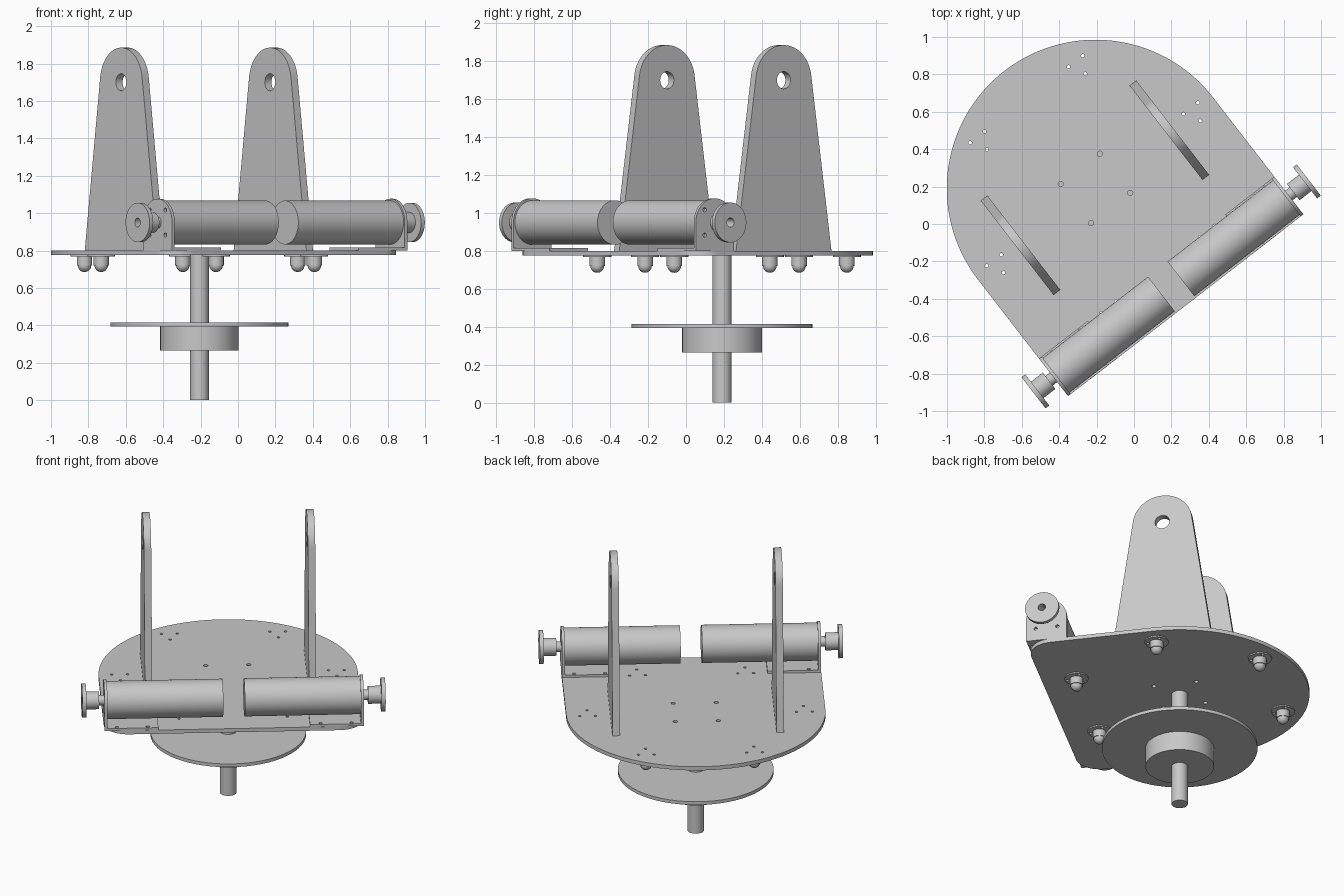
import bpy
import bmesh
from math import radians, cos, sin, acos, atan2, hypot, pi
from mathutils import Matrix

cube = bpy.data.objects.get("Cube")
if cube:
    bpy.data.objects.remove(cube, do_unlink=True)

grey = bpy.data.materials.new("light_grey")
grey.use_nodes = True
GREY = (0.58, 0.58, 0.58, 1)
grey.diffuse_color = GREY
grey.node_tree.nodes["Principled BSDF"].inputs["Base Color"].default_value = GREY

# Assembly frame: x along the motor axis, y towards the rounded back
BASE = Matrix.Translation((-0.206, 0.19, 0)) @ Matrix.Rotation(radians(37.7), 4, 'Z')
UPRIGHT = Matrix(((0, 0, 1, 0), (1, 0, 0, 0), (0, 1, 0, 0), (0, 0, 0, 1)))


def move(x, y, z):
    return Matrix.Translation((x, y, z))


def finish(name, bm, matrix):
    bmesh.ops.remove_doubles(bm, verts=bm.verts, dist=1e-5)
    bmesh.ops.recalc_face_normals(bm, faces=bm.faces)
    bm.transform(BASE @ matrix)
    mesh = bpy.data.meshes.new(name)
    bm.to_mesh(mesh)
    bm.free()
    mesh.materials.append(grey)
    ob = bpy.data.objects.new(name, mesh)
    bpy.context.collection.objects.link(ob)
    bpy.ops.object.select_all(action='DESELECT')
    ob.select_set(True)
    bpy.context.view_layer.objects.active = ob
    bpy.ops.object.shade_smooth_by_angle(angle=radians(30))
    return ob


def arc(cx, cy, r, start, end, steps=48):
    return [(cx + r * cos(start + (end - start) * i / steps),
             cy + r * sin(start + (end - start) * i / steps)) for i in range(steps + 1)]


def hole(cx, cy, r):
    return arc(cx, cy, r, 0, 2 * pi, 20)[:-1]


def plate(name, loops, thickness, matrix):
    """Flat plate from an outline and hole loops, centred on its own plane."""
    curve = bpy.data.curves.new(name, 'CURVE')
    curve.dimensions = '2D'
    curve.fill_mode = 'BOTH'
    curve.extrude = thickness / 2
    for loop in loops:
        spline = curve.splines.new('POLY')
        spline.points.add(len(loop) - 1)
        for point, (x, y) in zip(spline.points, loop):
            point.co = (x, y, 0, 1)
        spline.use_cyclic_u = True
    temp = bpy.data.objects.new(name + "_outline", curve)
    bpy.context.collection.objects.link(temp)
    depsgraph = bpy.context.evaluated_depsgraph_get()
    mesh = bpy.data.meshes.new_from_object(temp.evaluated_get(depsgraph))
    bm = bmesh.new()
    bm.from_mesh(mesh)
    bpy.data.objects.remove(temp, do_unlink=True)
    bpy.data.meshes.remove(mesh)
    return finish(name, bm, matrix)


def lathe(name, profile, matrix, steps=64):
    """Turn a (radius, height) profile round the local z axis."""
    bm = bmesh.new()
    verts = [bm.verts.new((r, 0, z)) for r, z in profile]
    edges = [bm.edges.new(pair) for pair in zip(verts, verts[1:])]
    bmesh.ops.spin(bm, geom=verts + edges, cent=(0, 0, 0), axis=(0, 0, 1),
                   angle=2 * pi, steps=steps, use_duplicate=False)
    return finish(name, bm, matrix)


def rod(name, r, z0, z1, matrix):
    return lathe(name, [(0, z0), (r, z0), (r, z1), (0, z1)], matrix)


# Deck: round back, straight sides, rounded front corners, drilled holes
R, FRONT, FILLET = 0.795, -0.79, 0.15
caster_spots = [(0.664 * cos(k * pi / 3), 0.664 * sin(k * pi / 3)) for k in range(6)]
screw_spots = [(0.056 * cos(radians(a)), 0.056 * sin(radians(a))) for a in (30, 150, 270)]
outline = arc(0, 0, R, 0, pi, 96)
outline += arc(FILLET - R, FRONT + FILLET, FILLET, pi, 1.5 * pi, 12)
outline += arc(R - FILLET, FRONT + FILLET, FILLET, 1.5 * pi, 2 * pi, 12)
deck = [outline]
deck += [hole(x + dx, y + dy, 0.009) for x, y in caster_spots for dx, dy in screw_spots]
deck += [hole(0.187 * cos(pi / 4 + k * pi / 2), 0.187 * sin(pi / 4 + k * pi / 2), 0.014)
         for k in range(4)]
plate("deck", deck, 0.025, move(0, 0, 0.7875))

# Ball casters under the deck
dome = [(0.036 * cos(a * pi / 16), 0.721 - 0.036 * sin(a * pi / 16)) for a in range(9)]
for i, (x, y) in enumerate(caster_spots):
    plate(f"caster_flange_{i}", [hole(0, 0, 0.074)] + [hole(dx, dy, 0.009) for dx, dy in screw_spots],
          0.008, move(x, y, 0.771))
    lathe(f"caster_{i}", [(0, 0.77), (0.041, 0.77), (0.041, 0.721)] + dome, move(x, y, 0), 32)

# Central post, lower disc and its hub
rod("post", 0.05, 0, 0.775, move(0, 0, 0))
rod("lower_disc", 0.477, 0.393, 0.415, move(0, 0, 0))
rod("disc_hub", 0.21, 0.265, 0.393, move(0, 0, 0))

# Tapered upright with a round top, tangent to its sloping sides
TOP_R, TOP_Z, FOOT, FLOOR = 0.185, 1.70, 0.318, 0.80
drop = FLOOR - TOP_Z
tangent = atan2(drop, FOOT) + acos(TOP_R / hypot(FOOT, drop))
upright = [(FOOT, FLOOR)] + arc(0, TOP_Z, TOP_R, tangent, pi - tangent) + [(-FOOT, FLOOR)]

# Motor bracket: upright face with a round top, and a foot on the deck
AXIS_Y, AXIS_Z, HALF = -0.662, 0.95, 0.127
face = [(HALF, FLOOR)] + arc(0, AXIS_Z, HALF, 0, pi) + [(-HALF, FLOOR)]
face_holes = [hole(dy, AXIS_Z + dz, 0.011) for dy in (-0.068, 0.068) for dz in (-0.067, 0.067)]
foot = [(-0.165, -HALF), (0.165, -HALF), (0.165, HALF), (-0.165, HALF)]
foot_holes = [hole(dx, dy, 0.011) for dx in (-0.1, 0.09) for dy in (-0.108, 0.108)]

for side, s in (("left", 1), ("right", -1)):
    plate(side + "_upright", [upright, hole(0, TOP_Z, 0.046)], 0.045,
          move(s * 0.503, 0.005, 0) @ UPRIGHT)
    plate(side + "_bracket_face", [face] + face_holes, 0.018,
          move(s * 0.786, AXIS_Y, 0) @ UPRIGHT)
    plate(side + "_bracket_foot", [foot] + foot_holes, 0.016,
          move(s * 0.63, AXIS_Y, 0.808) @ Matrix.Scale(s, 4, (1, 0, 0)))
    along = move(0, AXIS_Y, AXIS_Z) @ Matrix.Rotation(s * pi / 2, 4, 'Y')
    rod(side + "_motor", 0.117, 0.066, 0.777, along)
    rod(side + "_motor_shaft", 0.032, 0.777, 0.84, along)
    lathe(side + "_wheel", [(0, 0.825), (0.055, 0.825), (0.055, 0.905), (0.105, 0.905),
                            (0.105, 0.93), (0.024, 0.93), (0.024, 0.85), (0, 0.85)], along)
